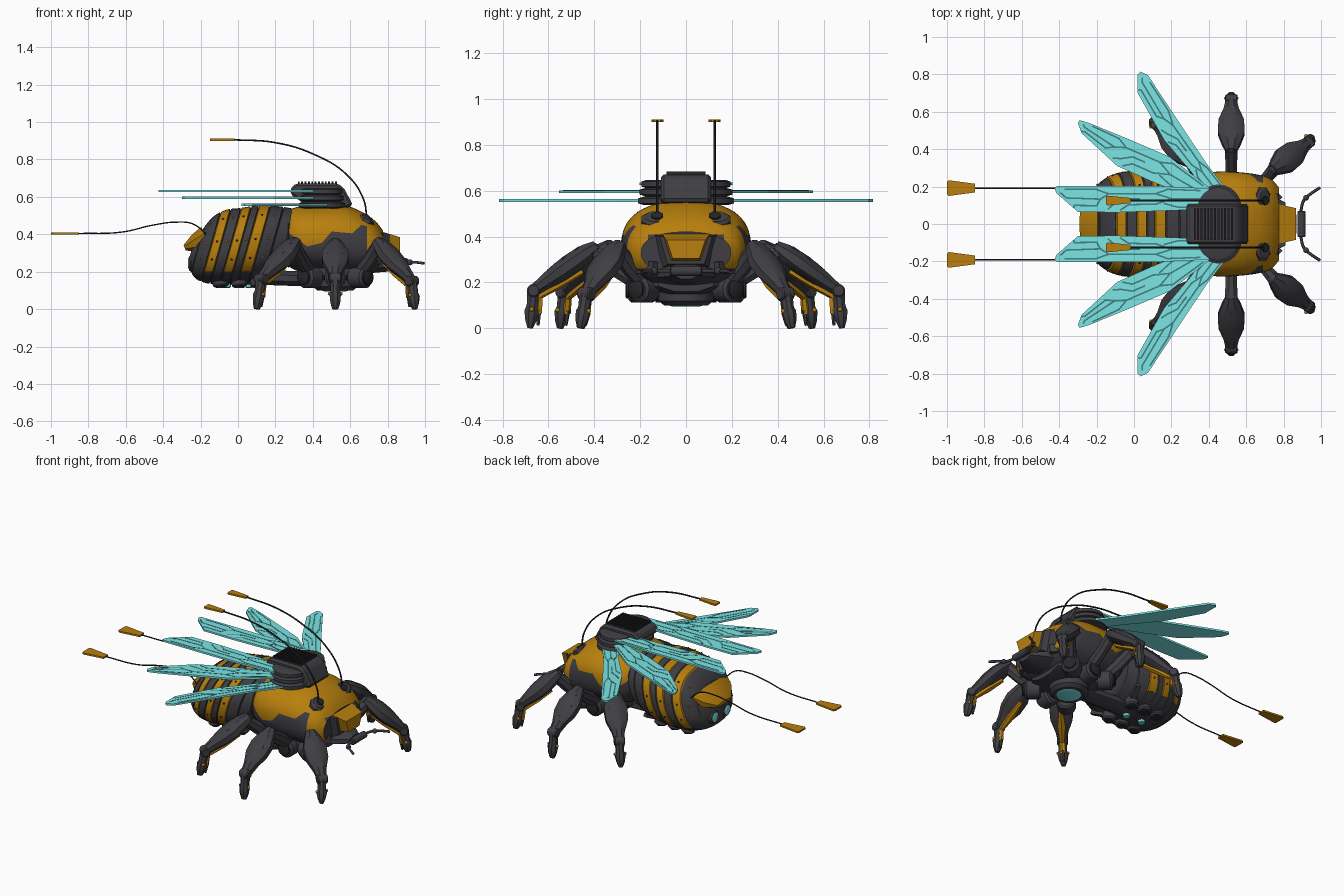
import bpy, bmesh, math
from mathutils import Vector as V

if "Cube" in bpy.data.objects:
    bpy.data.objects.remove(bpy.data.objects["Cube"])


def material(name, rgb):
    m = bpy.data.materials.new(name)
    m.use_nodes = True
    m.diffuse_color = (*rgb, 1)
    m.node_tree.nodes["Principled BSDF"].inputs["Base Color"].default_value = (*rgb, 1)
    return m


GOLD = material("gold shell", (0.48, 0.215, 0.004))
DARK = material("dark grey armour", (0.05, 0.048, 0.056))
BLACK = material("black metal", (0.02, 0.02, 0.022))
TEAL = material("wing teal", (0.2, 0.78, 0.78))
VEIN = material("vein teal", (0.055, 0.22, 0.22))


def finish(name, bm, mats, smooth=35):
    bmesh.ops.recalc_face_normals(bm, faces=bm.faces)
    me = bpy.data.meshes.new(name)
    bm.to_mesh(me)
    bm.free()
    for m in mats:
        me.materials.append(m)
    ob = bpy.data.objects.new(name, me)
    bpy.context.scene.collection.objects.link(ob)
    if smooth:
        bpy.ops.object.select_all(action='DESELECT')
        ob.select_set(True)
        bpy.context.view_layer.objects.active = ob
        bpy.ops.object.shade_smooth_by_angle(angle=math.radians(smooth))
    return ob


def loft(name, rings, mats, rule=None, cuts=(), smooth=35):
    """Skin closed rings, split faces along cut planes, colour by rule(centre)."""
    bm = bmesh.new()
    rows = [[bm.verts.new(p) for p in r] for r in rings]
    n = len(rows[0])
    for a, b in zip(rows, rows[1:]):
        for i in range(n):
            bm.faces.new((a[i], a[(i + 1) % n], b[(i + 1) % n], b[i]))
    bm.faces.new(rows[0])
    bm.faces.new(rows[-1])
    for co, no in cuts:
        bmesh.ops.bisect_plane(bm, geom=bm.verts[:] + bm.edges[:] + bm.faces[:], plane_co=co, plane_no=no)
    if rule:
        for f in bm.faces:
            f.material_index = rule(f.calc_center_median())
    return finish(name, bm, mats, smooth)


def limb(name, a, b, secs, mat, n=8):
    """Tapered bar from a to b; each section is (t, half width, half depth)."""
    a, b = V(a), V(b)
    d = (b - a).normalized()
    side = d.cross(V((0, 0, 1)) if abs(d.z) < 0.99 else V((1, 0, 0))).normalized()
    up = side.cross(d)
    k = 1 / math.cos(math.pi / n)
    ang = [(i + 0.5) * 2 * math.pi / n for i in range(n)]
    return loft(name, [[a.lerp(b, t) + side * w * k * math.cos(q) + up * h * k * math.sin(q)
                        for q in ang] for t, w, h in secs], [mat])


def rod(name, a, b, r, mat, n=16):
    c = min(0.2, 0.2 * r / (V(b) - V(a)).length)
    return limb(name, a, b, [(0, r * .8, r * .8), (c, r, r), (1 - c, r, r), (1, r * .8, r * .8)], mat, n)


def ball(name, p, r, mat, n=12):
    bm = bmesh.new()
    bmesh.ops.create_uvsphere(bm, u_segments=n, v_segments=n // 2 + 1, radius=r)
    bmesh.ops.translate(bm, verts=bm.verts, vec=p)
    return finish(name, bm, [mat], 60)


def prism(name, outline, offset, mat, bevel=0.0):
    """Extrude a flat outline by an offset."""
    pts = [V(p) for p in outline]
    ob = loft(name, [pts, [p + V(offset) for p in pts]], [mat], smooth=0)
    if bevel:
        m = ob.modifiers.new("bevel", 'BEVEL')
        m.width, m.segments = bevel, 1


def cable(name, pts, r, mat):
    cu = bpy.data.curves.new(name, 'CURVE')
    cu.dimensions, cu.bevel_depth, cu.bevel_resolution, cu.resolution_u = '3D', r, 1, 8
    sp = cu.splines.new('BEZIER')
    sp.bezier_points.add(len(pts) - 1)
    for bp, p in zip(sp.bezier_points, pts):
        bp.co = p
        bp.handle_left_type = bp.handle_right_type = 'AUTO'
    cu.materials.append(mat)
    bpy.context.scene.collection.objects.link(bpy.data.objects.new(name, cu))


def sample(secs, x):
    """Smooth interpolation of (x, centre z, half width, half height) rows."""
    i = max(j for j in range(len(secs) - 1) if secs[j][0] <= x or j == 0)
    p, q = V(secs[i][1:]), V(secs[i + 1][1:])
    slope = lambda j: (V(secs[min(j + 1, len(secs) - 1)][1:]) - V(secs[max(j - 1, 0)][1:])) / (
        secs[min(j + 1, len(secs) - 1)][0] - secs[max(j - 1, 0)][0])
    h = secs[i + 1][0] - secs[i][0]
    t = (x - secs[i][0]) / h
    return (p * (2 * t**3 - 3 * t * t + 1) + q * (3 * t * t - 2 * t**3)
            + slope(i) * h * (t**3 - 2 * t * t + t) + slope(i + 1) * h * (t**3 - t * t))


def body_point(secs, x, q, shear=0.0, scale=1.0):
    zc, ry, rz = sample(secs, x)
    soft = lambda c: math.copysign(abs(c) ** 0.85, c)
    dz = rz * scale * soft(math.sin(q))
    return V((x + shear * dz, ry * scale * soft(math.cos(q)), zc + dz))


def body_ring(secs, x, shear=0.0, scale=1.0, n=56):
    return [body_point(secs, x, i * 2 * math.pi / n, shear, scale) for i in range(n)]


# Abdomen: slanted bands with grooves between them, gold ones dark on the belly
ABD = [(-.25, .31, .1, .055), (-.22, .315, .17, .115), (-.18, .328, .218, .165), (-.12, .335, .26, .195),
       (-.05, .335, .28, .205), (.06, .345, .285, .21), (.16, .35, .27, .2), (.26, .365, .235, .17)]
edges = [-.25, -.215, -.145, -.095, -.04, .012, .055, .115, .19, .26]
e = .004
for i, (a, b) in enumerate(zip(edges, edges[1:])):
    gold = i in (2, 4, 6)
    stations = [(a, .95), (a + e, 1)] + [(a + e + (b - a - 2 * e) * k / 4, 1) for k in (1, 2, 3)] + [(b - e, 1), (b, .95)]
    loft(f"abdomen_band_{i + 1}", [body_ring(ABD, x, .28, s) for x, s in stations], [GOLD, DARK],
         lambda c: 0 if gold and c.z > .2 else 1, [((0, 0, .2), (0, 0, 1))])
    if 0 < i < 8:
        for s in (1, -1):
            for q in (-.3, .1, .8):
                p = body_point(ABD, (a + b) / 2, q, .28, 1.0)
                ball("abdomen_rivet", (p.x, s * p.y, p.z), .006, BLACK if gold else GOLD, 8)

# Tail cap, nozzles and belly pods
limb("tail_cap", (-.17, 0, .375), (-.285, 0, .328), [(0, .185, .07), (.5, .15, .05), (1, .075, .016)], GOLD)
for s in (1, -1):
    rod("tail_nozzle", (-.17, s * .065, .245), (-.262, s * .065, .245), .045, DARK)
    rod("nozzle_light", (-.25, s * .065, .245), (-.267, s * .065, .245), .03, TEAL)
    for x in (-.1, 0, .1):
        rod("belly_pod", (x, s * .1, .2), (x + .01, s * .11, .12), .042, DARK)
        rod("belly_pod_cap", (x + .01, s * .11, .122), (x + .01, s * .11, .112), .024, BLACK)
        limb("belly_brace", (x, s * .08, .15), (x + .05, s * .22, .21), [(0, .02, .016), (1, .014, .012)], DARK, 4)
limb("belly_keel", (-.16, 0, .18), (.4, 0, .16), [(0, .05, .03), (.4, .07, .04), (1, .06, .04)], DARK)
for x in (-.06, .06):
    rod("belly_light", (x, 0, .14), (x, 0, .114), .022, TEAL)

# Thorax: gold upper shell and cheeks, dark side panels, underside and face
THX = [(.25, .38, .215, .14), (.32, .375, .26, .172), (.45, .37, .28, .185), (.58, .365, .275, .187),
       (.68, .345, .26, .165), (.74, .335, .235, .13), (.775, .33, .195, .09)]
HEM = [(.2, .43), (.275, .405), (.37, .335), (.45, .355), (.5, .415), (.61, .405), (.66, .45), (.7, .44)]


def thorax_colour(c):
    if c.x > .69:
        return 0 if c.x < .774 and (c.z > .41 or (abs(c.y) > .165 and c.z > .26)) else 1
    for (x0, z0), (x1, z1) in zip(HEM, HEM[1:]):
        if x0 <= c.x <= x1:
            return 0 if c.z > z0 + (z1 - z0) * (c.x - x0) / (x1 - x0) else 1


cuts = [((x0, 0, z0), (z1 - z0, 0, x0 - x1)) for (x0, z0), (x1, z1) in zip(HEM, HEM[1:])]
cuts += [((.69, 0, 0), (1, 0, 0)), ((0, 0, .26), (0, 0, 1)), ((0, 0, .41), (0, 0, 1)),
         ((0, .165, 0), (0, 1, 0)), ((0, -.165, 0), (0, 1, 0))]
loft("thorax", [body_ring(THX, .25 + .525 * i / 36) for i in range(37)], [GOLD, DARK], thorax_colour, cuts)
for x in (.245, .258):
    loft("waist_collar", [body_ring(THX, x + d, 0, k) for d, k in ((0, 1), (.004, 1.04), (.012, 1.04), (.016, 1))], [DARK])


# Head, face plate and mouth parts
def face(x, top, bottom, z0, z1):
    return [(x, -top, z1), (x, top, z1), (x, bottom, z0), (x, -bottom, z0)]


loft("head_frame", [face(.74, .15, .12, .25, .415), face(.81, .115, .08, .28, .4)], [DARK], smooth=0)
loft("face_plate", [face(.775, .105, .068, .29, .412), face(.865, .085, .058, .305, .385)], [GOLD], smooth=0)
limb("chin", (.68, 0, .24), (.87, 0, .24), [(0, .15, .05), (.6, .11, .04), (1, .05, .025)], DARK)
rod("jaw_bar", (.895, -.07, .25), (.895, .07, .25), .022, DARK)
for s in (1, -1):
    cable("feeler", [(.89, s * .06, .25), (.91, s * .13, .25), (.95, s * .165, .25), (.995, s * .195, .245)], .008, DARK)
    ball("feeler_joint", (.92, s * .14, .25), .016, DARK)
    limb("eye_mount", (.655, s * .135, .43), (.7, s * .135, .487), [(0, .06, .045), (.85, .06, .045), (1, .045, .035)], DARK)
    limb("eye_lens", (.68, s * .125, .465), (.706, s * .125, .494), [(0, .028, .025), (1, .024, .02)], BLACK)
    limb("cheek_guard", (.7, s * .2, .27), (.78, s * .13, .265), [(0, .025, .03), (1, .02, .025)], DARK, 4)
    # Antennae and tail streamers with gold paddles
    cable("antenna", [(.69, s * .125, .48), (.67, s * .125, .59), (.58, s * .125, .72), (.4, s * .125, .83),
                      (.2, s * .125, .89), (-.03, s * .125, .906)], .005, BLACK)
    cable("tail_streamer", [(-.17, s * .19, .4), (-.24, s * .19, .455), (-.33, s * .19, .465), (-.45, s * .19, .45),
                            (-.62, s * .19, .412), (-.86, s * .19, .404)], .004, BLACK)
    for name, x0, x1, y, z, w in (("antenna_paddle", -.02, -.15, .125, .9, .026), ("streamer_paddle", -.85, -1, .192, .398, .042)):
        prism(name, [(x0, s * y - w * .55, z), (x0, s * y + w * .55, z), (x1 + .01, s * y + w, z),
                     (x1, s * y + w * .8, z), (x1, s * y - w * .8, z), (x1 + .01, s * y - w, z)], (0, 0, .011), GOLD)

# Wing hub with grille
prism("wing_hub", [(.28, -.108, .615), (.28, -.108, .645), (.31, -.108, .672), (.53, -.108, .672), (.565, -.108, .65),
                   (.615, -.108, .555), (.55, -.108, .53), (.4, -.108, .53)], (0, .216, 0), DARK, .012)
for i in range(12):
    x = .325 + i * .018
    limb("hub_slat", (x, -.085, .673), (x, .085, .673), [(0, .005, .01), (1, .005, .01)], BLACK, 4)

# Wings: outer and inner edges from root to tip, with raised veins on top
WINGS = [(.552, [(.5, .18), (.39, .32), (.23, .56), (.075, .795), (.035, .815)],
          [(.38, .18), (.3, .285), (.16, .45), (.02, .7), (.02, .8)]),
         (.59, [(.42, .18), (.19, .36), (-.02, .45), (-.24, .54), (-.29, .555)],
          [(.36, .12), (.1, .225), (-.09, .31), (-.28, .485), (-.3, .54)]),
         (.625, [(.4, .19), (.15, .202), (-.15, .203), (-.41, .203), (-.425, .195)],
          [(.4, .08), (.15, .07), (-.1, .062), (-.3, .065), (-.415, .165)])]
VEINS = [[(.02, .5), (.2, .5), (.28, .3), (.5, .3), (.56, .5), (.78, .5), (.86, .35)],
         [(.28, .3), (.22, .12), (.05, .12)], [(.2, .5), (.28, .72), (.42, .72), (.47, .92)],
         [(.56, .5), (.6, .75), (.74, .75), (.78, .92)], [(.5, .3), (.56, .12), (.72, .12)],
         [(.36, .5), (.44, .5), (.5, .72), (.54, .88)], [(.05, .88), (.16, .88), (.24, .7)]]


def wing_point(outer, inner, t, k):
    i = min(int(t * 4), 3)
    at = lambda row: V(row[i]).lerp(V(row[i + 1]), t * 4 - i)
    return at(outer).lerp(at(inner), k)


for s in (1, -1):
    for w, (z, outer, inner) in enumerate(WINGS):
        rod("wing_pivot", (.45, s * .085, z - .014), (.45, s * .085, z + .022), .125 - w * .008, DARK, 28)
        prism(f"wing_{w + 1}", [(x, s * y, z) for x, y in outer + inner[::-1]], (0, 0, .012), TEAL)
        for path in VEINS:
            pts = [wing_point(outer, inner, *p) for p in path]
            for a, b in zip(pts, pts[1:]):
                limb("wing_vein", (a.x, s * a.y, z + .012), (b.x, s * b.y, z + .012),
                     [(-.03, .0042, .001), (1.03, .0042, .001)], VEIN, 4)

# Undercarriage
limb("chassis", (.35, 0, .2), (.71, 0, .2), [(0, .13, .04), (.2, .19, .05), (.8, .19, .05), (1, .12, .04)], DARK)
rod("belly_hub", (.52, 0, .2), (.52, 0, .1), .12, DARK, 24)
rod("belly_lens", (.52, 0, .12), (.52, 0, .095), .075, TEAL, 24)

# Legs: hip, knee, ankle, foot
LEGS = {"front": [(.66, .19, .2), (.755, .3, .34), (.93, .435, .15), (.945, .46, .0)],
        "middle": [(.52, .21, .2), (.52, .41, .335), (.52, .665, .165), (.52, .68, .0)],
        "rear": [(.38, .19, .2), (.3, .34, .34), (.125, .53, .16), (.1, .55, .0)]}
for s in (1, -1):
    for key, joints in LEGS.items():
        hip, knee, ankle, foot = [V((x, s * y, z)) for x, y, z in joints]
        name = f"{key}_leg"
        out = V((ankle.x - knee.x, ankle.y - knee.y, 0)).normalized()
        side = out.cross(V((0, 0, 1)))
        drop = V((0, 0, .03))
        rod(name + "_socket", hip - out * .06 - drop, hip + out * .04 - drop, .058, DARK)
        rod(name + "_socket_ring", hip + out * .03 - drop, hip + out * .055 - drop, .04, BLACK)
        limb(name + "_upper", hip, knee, [(0, .035, .035), (.5, .03, .04), (1, .035, .035)], DARK)
        ball(name + "_knee", knee, .04, DARK)
        limb(name + "_shell", knee + V((0, 0, .01)), ankle, [(-.08, .03, .025), (.08, .05, .04), (.3, .072, .046),
             (.55, .068, .044), (.8, .04, .034), (1, .028, .024)], DARK)
        limb(name + "_plate", knee.lerp(ankle, .2) + V((0, 0, .05)), knee.lerp(ankle, .75) + V((0, 0, .04)),
             [(0, .03, .008), (.5, .042, .012), (1, .025, .008)], DARK, 6)
        inner = -out * .035 - V((0, 0, .035))
        limb(name + "_gold_strip", knee.lerp(ankle, .3) + inner, ankle + inner * .7,
             [(0, .012, .012), (.5, .024, .016), (1, .014, .012)], GOLD, 6)
        rod(name + "_ankle", ankle - side * .033, ankle + side * .033, .028, DARK, 12)
        limb(name + "_foot", ankle, foot, [(0, .028, .028), (.4, .024, .024), (.55, .032, .03), (.8, .024, .026), (1, .012, .016)], DARK)
        limb(name + "_gold_shin", ankle - out * .026, ankle.lerp(foot, .6) - out * .028, [(0, .014, .01), (1, .018, .012)], GOLD, 6)
        limb(name + "_claw", ankle.lerp(foot, .5) - out * .03, foot - out * .035 + V((0, 0, .012)), [(0, .012, .012), (1, .006, .006)], DARK, 6)
        for k in (-1, 1):
            ball(name + "_bolt", ankle.lerp(foot, .5) + side * k * .03, .01, GOLD, 8)
